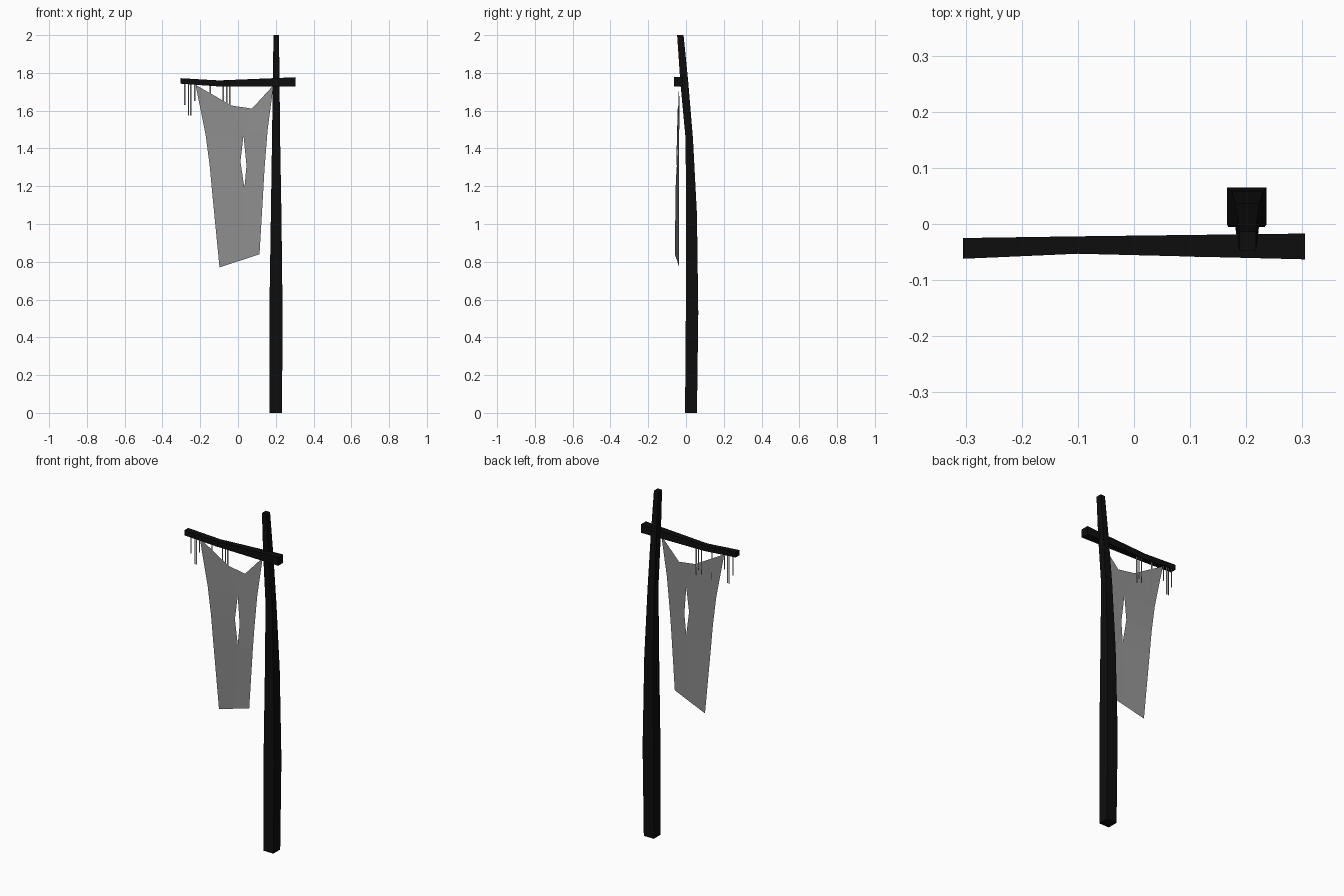
import bpy
import bmesh

cube = bpy.data.objects.get("Cube")
if cube:
    bpy.data.objects.remove(cube, do_unlink=True)


def material(name, rgb):
    m = bpy.data.materials.new(name)
    m.use_nodes = True
    m.diffuse_color = (*rgb, 1)
    bsdf = next(n for n in m.node_tree.nodes if n.type == 'BSDF_PRINCIPLED')
    bsdf.inputs["Base Color"].default_value = (*rgb, 1)
    return m


wood = material("charred wood", (0.004, 0.004, 0.004))
fabric = material("grey cloth", (0.27, 0.27, 0.27))


def finish(name, bm, mat):
    mesh = bpy.data.meshes.new(name)
    bm.to_mesh(mesh)
    bm.free()
    mesh.materials.append(mat)
    obj = bpy.data.objects.new(name, mesh)
    bpy.context.scene.collection.objects.link(obj)
    return obj


def loft(name, sections, place, mat):
    """Skin a four-sided timber; each section is (along, a0, a1, b0, b1)."""
    bm = bmesh.new()
    rings = []
    for t, a0, a1, b0, b1 in sections:
        corners = ((a0, b0), (a1, b0), (a1, b1), (a0, b1))
        rings.append([bm.verts.new(place(t, a, b)) for a, b in corners])
    for low, high in zip(rings, rings[1:]):
        for i in range(4):
            j = (i + 1) % 4
            bm.faces.new((low[i], low[j], high[j], high[i]))
    bm.faces.new(rings[0][::-1])
    bm.faces.new(rings[-1])
    bmesh.ops.recalc_face_normals(bm, faces=bm.faces)
    return finish(name, bm, mat)


# Bent, tapering pole: height, x range, y range
loft("pole", [
    (0.00, 0.168, 0.233, -0.005, 0.058),
    (0.53, 0.166, 0.236, -0.001, 0.065),
    (1.05, 0.174, 0.230, 0.000, 0.058),
    (1.45, 0.180, 0.223, -0.002, 0.037),
    (1.75, 0.184, 0.220, -0.030, 0.012),
    (2.00, 0.188, 0.217, -0.047, -0.013),
], lambda t, a, b: (a, b, t), wood)

# Slightly kinked crossbeam: x, y range, z range
loft("crossbeam", [
    (-0.305, -0.062, -0.025, 1.743, 1.772),
    (-0.10, -0.053, -0.022, 1.728, 1.760),
    (0.305, -0.063, -0.017, 1.728, 1.777),
], lambda t, a, b: (t, a, b), wood)

# Torn banner: rows of left edge, tear left, tear right, right edge
rows = [
    [(-0.225, -0.033, 1.737), (-0.034, -0.038, 1.627),
     (0.074, -0.04, 1.611), (0.188, -0.04, 1.735)],
    [(-0.172, -0.036, 1.476), (0.029, -0.044, 1.47),
     (0.029, -0.044, 1.47), (0.157, -0.047, 1.50)],
    [(-0.15, -0.036, 1.31), (0.013, -0.047, 1.33),
     (0.045, -0.049, 1.31), (0.14, -0.052, 1.286)],
    [(-0.137, -0.036, 1.17), (0.034, -0.051, 1.19),
     (0.034, -0.051, 1.19), (0.134, -0.055, 1.18)],
    [(-0.098, -0.036, 0.77), (0.008, -0.047, 0.805),
     (0.008, -0.047, 0.805), (0.114, -0.059, 0.84)],
]
bm = bmesh.new()
grid = [[bm.verts.new(p) for p in row] for row in rows]
for up, down in zip(grid, grid[1:]):
    for c in (0, 2):
        bm.faces.new((up[c], down[c], down[c + 1], up[c + 1]))
bm.faces.new((grid[0][1], grid[1][1], grid[0][2]))
bmesh.ops.remove_doubles(bm, verts=bm.verts, dist=0.0005)
finish("banner", bm, fabric)

# Loose threads hanging behind the banner: x, bottom height, width
threads = [(-0.282, 1.63, 0.007), (-0.262, 1.575, 0.006), (-0.25, 1.575, 0.009),
           (-0.228, 1.65, 0.008), (-0.147, 1.57, 0.008), (-0.078, 1.58, 0.008),
           (-0.06, 1.60, 0.007), (-0.044, 1.57, 0.009)]
bm = bmesh.new()
for x, bottom, width in threads:
    h = width / 2
    bm.faces.new([bm.verts.new((x + dx, -0.031, z)) for dx, z in
                  ((-h, bottom), (h, bottom), (h, 1.745), (-h, 1.745))])
finish("hanging_threads", bm, fabric)
